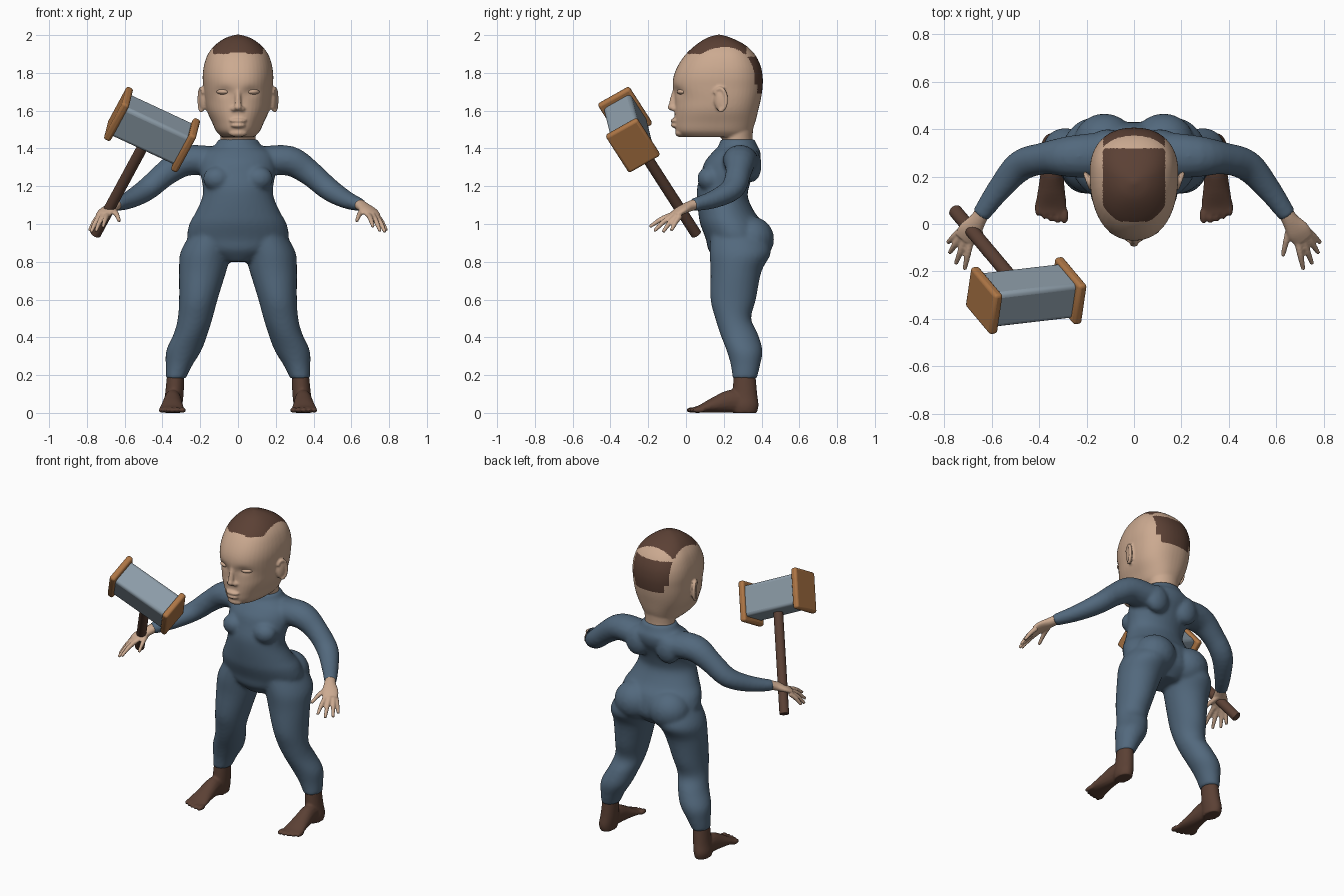
import bpy, bmesh, math
from mathutils import Vector, Matrix

if "Cube" in bpy.data.objects:
    bpy.data.objects.remove(bpy.data.objects["Cube"])


def material(name, r, g, b):
    m = bpy.data.materials.new(name)
    m.use_nodes = True
    m.diffuse_color = (r, g, b, 1)
    m.node_tree.nodes["Principled BSDF"].inputs["Base Color"].default_value = (r, g, b, 1)
    return m


SKIN = material("skin", .60, .40, .28)
BLUE = material("slate blue cloth", .085, .14, .205)
BROWN = material("dark brown", .105, .052, .035)
STEEL = material("grey steel", .27, .34, .40)
WOOD = material("orange wood", .42, .18, .06)


def spline(rows, n=4):
    """Catmull-Rom interpolation of equal-length tuples."""
    out = []
    for i in range(len(rows) - 1):
        p = [rows[max(0, min(len(rows) - 1, i + k))] for k in (-1, 0, 1, 2)]
        for s in range(n):
            t = s / n
            out.append([b + .5 * t * (c - a + t * (2*a - 5*b + 4*c - d + t * (3*(b - c) + d - a)))
                        for a, b, c, d in zip(*p)])
    return out + [list(rows[-1])]


def loft(bm, rings):
    vs = [[bm.verts.new(p) for p in ring] for ring in rings]
    n = len(vs[0])
    for a, b in zip(vs, vs[1:]):
        for i in range(n):
            j = (i + 1) % n
            bm.faces.new((a[i], a[j], b[j], b[i]))
    bm.faces.new(vs[0][::-1])
    bm.faces.new(vs[-1])


def stack(bm, rows, mid=.5, power=1.0, n=32):
    """Level rings: height, centre x, half width, front y, back y."""
    rings = []
    for z, x, w, f, b in spline(rows):
        yc = f + mid * (b - f)
        ring = []
        for i in range(n):
            s, c = math.sin(math.tau * i / n), math.cos(math.tau * i / n)
            dx = math.copysign(abs(s) ** power, s) * w
            dy = abs(c) ** power * ((b - yc) if c > 0 else (f - yc))
            ring.append((x + dx, yc + dy, z))
        rings.append(ring)
    loft(bm, rings)


def limb(bm, rows, ref=(0, 0, 1), n=16):
    """Tube along a path: x, y, z, width radius, height radius."""
    rows = spline(rows)
    pts = [Vector(r[:3]) for r in rows]
    rings = []
    for i, r in enumerate(rows):
        t = (pts[min(i + 1, len(pts) - 1)] - pts[max(i - 1, 0)]).normalized()
        side = t.cross(Vector(ref)).normalized()
        up = side.cross(t)
        rings.append([pts[i] + side * r[3] * math.cos(math.tau * k / n)
                      + up * r[4] * math.sin(math.tau * k / n) for k in range(n)])
    loft(bm, rings)


def blob(bm, loc, size, turn=0):
    m = Matrix.Translation(loc) @ Matrix.Rotation(turn, 4, 'Z') @ Matrix.Diagonal((*size, 1))
    bmesh.ops.create_uvsphere(bm, u_segments=20, v_segments=14, radius=1, matrix=m)


def mirror(bm):
    ret = bmesh.ops.duplicate(bm, geom=bm.verts[:] + bm.edges[:] + bm.faces[:])
    for g in ret["geom"]:
        if isinstance(g, bmesh.types.BMVert):
            g.co.x *= -1


def finish(name, bm, mats, voxel=0, smooth=0):
    """Make the object; fuse overlapping volumes into one skin if voxel is set."""
    bmesh.ops.recalc_face_normals(bm, faces=bm.faces[:])
    me = bpy.data.meshes.new(name)
    bm.to_mesh(me)
    bm.free()
    ob = bpy.data.objects.new(name, me)
    bpy.context.scene.collection.objects.link(ob)
    if voxel:
        mod = ob.modifiers.new("Fuse", 'REMESH')
        mod.mode, mod.voxel_size = 'VOXEL', voxel
        mod = ob.modifiers.new("Soften", 'SMOOTH')
        mod.factor, mod.iterations = .5, smooth
        dg = bpy.context.evaluated_depsgraph_get()
        fused = bpy.data.meshes.new_from_object(ob.evaluated_get(dg))
        ob.modifiers.clear()
        ob.data = fused
        fused.name = name
    ob.data.materials.clear()
    for m in mats:
        ob.data.materials.append(m)
    ob.data.shade_smooth()
    return ob


# Body suit: legs and arms in pairs, then the trunk
bm = bmesh.new()
stack(bm, [(.95, .13, .12, .13, .42), (.85, .17, .135, .125, .45), (.75, .187, .125, .13, .40),
           (.6, .21, .102, .13, .37), (.5, .227, .092, .155, .345), (.42, .25, .09, .18, .38),
           (.33, .287, .093, .215, .405), (.25, .313, .07, .238, .392), (.18, .33, .052, .246, .375)])
limb(bm, [(.12, .29, 1.33, .10, .08), (.27, .285, 1.335, .088, .08), (.38, .277, 1.27, .068, .068),
          (.48, .245, 1.185, .066, .06), (.57, .145, 1.13, .052, .048), (.65, .035, 1.10, .038, .034)])
blob(bm, (.125, .345, .92), (.13, .122, .12))
blob(bm, (.11, .125, 1.24), (.075, .065, .065))
blob(bm, (.11, .345, 1.31), (.08, .055, .09))
mirror(bm)
stack(bm, [(.80, 0, .09, .17, .36), (.86, 0, .22, .12, .42), (.92, 0, .268, .105, .43),
           (1.0, 0, .258, .075, .41), (1.06, 0, .225, .065, .365), (1.14, 0, .19, .058, .328),
           (1.2, 0, .187, .06, .335), (1.27, 0, .2, .08, .36), (1.33, 0, .2, .1, .39),
           (1.38, 0, .185, .14, .395), (1.41, 0, .13, .17, .38), (1.45, 0, .102, .183, .363)])
finish("body_suit", bm, [BLUE], .011, 6)

# Bare feet with five toes each
bm = bmesh.new()
stack(bm, [(.2, .33, .046, .252, .368), (.1, .337, .049, .246, .377),
           (.04, .345, .05, .24, .384), (0, .345, .044, .25, .375)])
limb(bm, [(.345, .35, .045, .042, .045), (.345, .25, .062, .046, .062), (.348, .16, .044, .055, .044),
          (.35, .08, .022, .066, .022), (.35, .045, .016, .06, .016)])
for i in range(5):
    blob(bm, (.294 + .028 * i, .036 + .002 * i * i, .015), (.018 - .0012 * i, .036, .015))
mirror(bm)
finish("feet", bm, [BROWN], .007, 3)

# Hands: palm, four fingers and a thumb
bm = bmesh.new()
limb(bm, [(.637, .055, 1.107, .032, .029), (.66, .015, 1.092, .036, .027), (.693, -.03, 1.07, .05, .022),
          (.715, -.065, 1.048, .046, .016)])
fingers = [((.69, -.07, 1.05), (.715, -.192, .985)), ((.712, -.065, 1.046), (.752, -.168, .963)),
           ((.73, -.05, 1.042), (.778, -.122, .957)), ((.735, -.03, 1.042), (.786, -.078, .965)),
           ((.66, .0, 1.075), (.628, -.135, 1.015))]
for a, b in fingers:
    a, b = Vector(a), Vector(b)
    knuckle = a.lerp(b, .5) + Vector((0, 0, .008))
    limb(bm, [(*a, .015, .015), (*knuckle, .0135, .0135), (*b, .009, .009)])
mirror(bm)
finish("hands", bm, [SKIN], .006, 2)

# Head: ears, nose wings, then skull, neck and face
bm = bmesh.new()
blob(bm, (.187, .18, 1.655), (.016, .032, .058), -.35)
rim = []
for k in range(9):
    ang = math.radians(-100 + 31 * k)
    out = math.cos(ang)
    rim.append((.194 + .012 * out, .18 + .033 * out, 1.658 + .06 * math.sin(ang), .01, .01))
limb(bm, rim, ref=(1, 0, 0))
blob(bm, (.022, -.062, 1.609), (.015, .016, .013))
mirror(bm)
stack(bm, [(1.46, 0, .085, -.015, .345), (1.49, 0, .115, -.052, .35), (1.54, 0, .138, -.06, .367),
           (1.60, 0, .165, -.06, .382), (1.66, 0, .177, -.058, .396), (1.72, 0, .183, -.07, .405),
           (1.78, 0, .187, -.066, .406), (1.84, 0, .18, -.042, .394), (1.90, 0, .159, .0, .363),
           (1.95, 0, .118, .055, .31), (1.985, 0, .066, .11, .24), (2.002, 0, .012, .165, .185)],
      mid=.6, power=.88, n=48)
stack(bm, [(1.425, 0, .094, .192, .354), (1.46, 0, .094, .19, .352), (1.54, 0, .1, .19, .36)])
limb(bm, [(0, -.05, 1.72, .016, .018), (0, -.065, 1.67, .015, .018), (0, -.075, 1.62, .02, .018)],
     ref=(0, 1, 0))
blob(bm, (0, -.076, 1.618), (.02, .022, .018))
blob(bm, (0, -.058, 1.547), (.046, .024, .012))
blob(bm, (0, -.057, 1.522), (.04, .024, .013))
blob(bm, (0, -.03, 1.482), (.05, .028, .022))
head = finish("head", bm, [SKIN, BROWN], .007, 3)

# Press in the eye sockets
for v in head.data.vertices:
    if v.co.y < .06:
        q = ((abs(v.co.x) - .072) / .045) ** 2 + ((v.co.z - 1.70) / .028) ** 2
        v.co.y += .014 * math.exp(-q)

# Cropped hair: one patch on the crown, one on the back
for p in head.data.polygons:
    x, y, z = p.center
    crown = abs(x) < .132 and .01 + 3 * abs(x) ** 3 < y < .32 and z > 1.9
    nape = abs(x) < (.13 if z > 1.74 else .105) and y > .28 and 1.69 < z < 1.885
    p.material_index = int(crown or nape)

# Eyes
bm = bmesh.new()
blob(bm, (.073, -.014, 1.70), (.041, .034, .017), .2)
mirror(bm)
finish("eyes", bm, [SKIN])

# Mallet axes: shaft direction, head direction and their cross
butt, centre = Vector((-.755, .055, .945)), Vector((-.455, -.302, 1.50))
shaft = (centre - butt).normalized()
axis = Vector((.905, .1, -.412))
axis = (axis - shaft * axis.dot(shaft)).normalized()
across = shaft.cross(axis)
frame = Matrix.Translation(centre) @ Matrix((axis, across, shaft)).transposed().to_4x4()


def mallet_part(name, bm, mat, bevel):
    ob = finish(name, bm, [mat])
    mod = ob.modifiers.new("Bevel", 'BEVEL')
    mod.width, mod.segments, mod.limit_method = bevel, 3, 'ANGLE'
    bpy.ops.object.select_all(action='DESELECT')
    ob.select_set(True)
    bpy.context.view_layer.objects.active = ob
    bpy.ops.object.shade_smooth_by_angle()


def box(name, shift, half, mat, bevel):
    bm = bmesh.new()
    size = Matrix.Diagonal((*[2 * h for h in half], 1))
    bmesh.ops.create_cube(bm, size=1, matrix=frame @ Matrix.Translation((shift, 0, 0)) @ size)
    mallet_part(name, bm, mat, bevel)


box("mallet_head", 0, (.195, .083, .097), STEEL, .02)
box("mallet_cap_right", -.197, (.02, .097, .126), WOOD, .014)
box("mallet_cap_left", .197, (.02, .097, .126), WOOD, .014)

bm = bmesh.new()
length = (centre - butt).length
bmesh.ops.create_cone(bm, cap_ends=True, segments=24, radius1=.029, radius2=.029, depth=length,
                      matrix=frame @ Matrix.Translation((0, 0, -length / 2)))
mallet_part("mallet_handle", bm, BROWN, .004)
